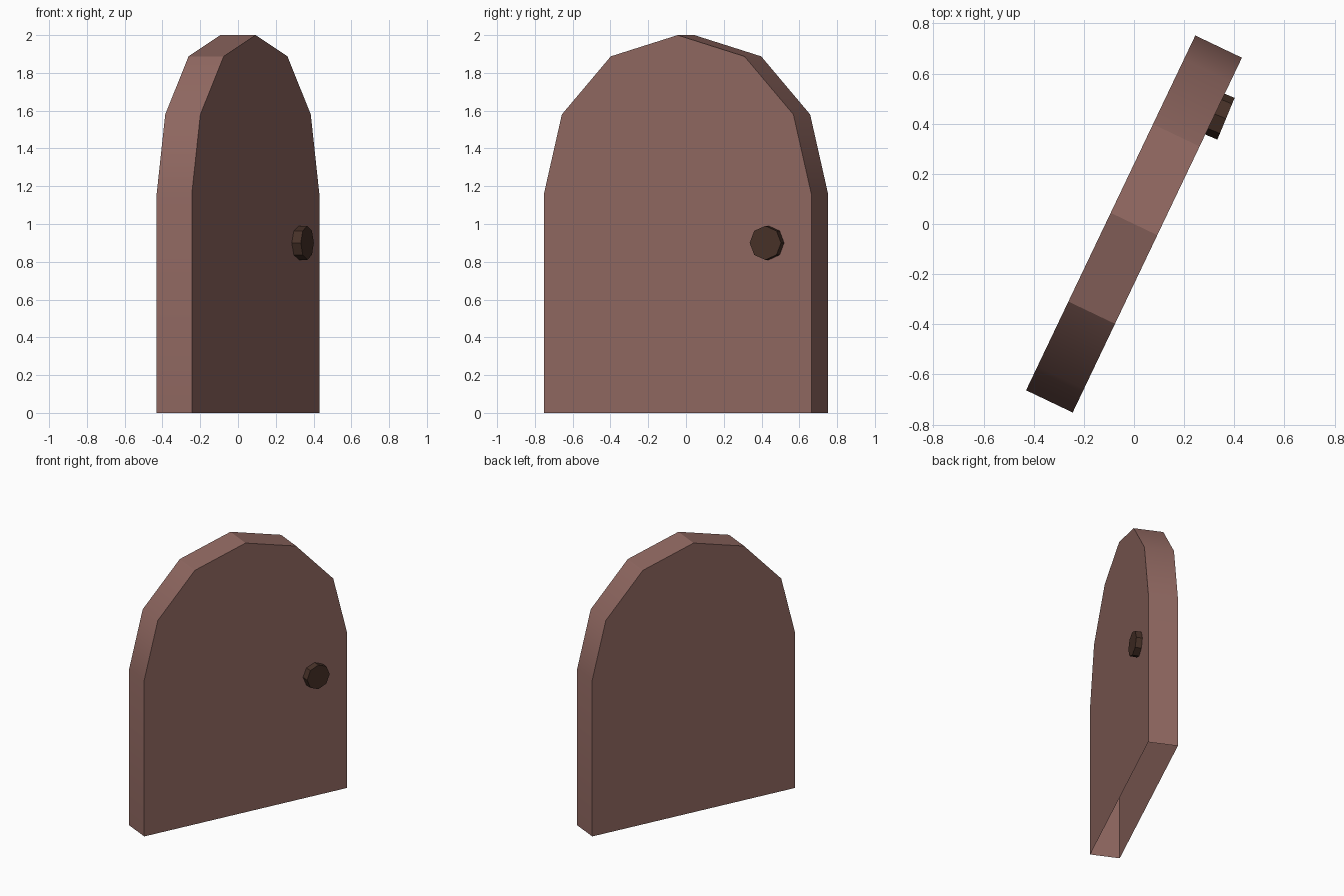
import bpy, bmesh, math
from mathutils import Matrix, Vector

if "Cube" in bpy.data.objects:
    bpy.data.objects.remove(bpy.data.objects["Cube"])

YAW = math.radians(64.5)


def material(name, rgb):
    m = bpy.data.materials.new(name)
    m.diffuse_color = (*rgb, 1.0)
    m.use_nodes = True
    m.node_tree.nodes["Principled BSDF"].inputs["Base Color"].default_value = m.diffuse_color
    return m


def finish(bm, name, mat):
    # smooth shading with sharp edges above 30 degrees
    for f in bm.faces:
        f.smooth = True
    for e in bm.edges:
        e.smooth = len(e.link_faces) == 2 and e.calc_face_angle() < math.radians(30)
    me = bpy.data.meshes.new(name)
    bm.to_mesh(me)
    bm.free()
    me.materials.append(mat)
    ob = bpy.data.objects.new(name, me)
    bpy.context.collection.objects.link(ob)
    return ob


wood = material("brown wood", (0.279, 0.138, 0.119))
dark = material("dark knob brown", (0.063, 0.031, 0.021))

# arched door panel: straight sides with a six-segment arch, open underneath
HALF_W, HALF_T, SPRING, RISE = 0.784, 0.103, 1.16, 0.84
profile = [(-HALF_W, 0), (HALF_W, 0)]
profile += [(HALF_W * math.cos(math.pi * i / 6), SPRING + RISE * math.sin(math.pi * i / 6))
            for i in range(7)]
bm = bmesh.new()
face = bm.faces.new([bm.verts.new((x, -HALF_T, z)) for x, z in profile])
out = bmesh.ops.extrude_face_region(bm, geom=[face], use_keep_orig=True)
bmesh.ops.translate(bm, vec=(0, 2 * HALF_T, 0),
                    verts=[g for g in out["geom"] if isinstance(g, bmesh.types.BMVert)])
bmesh.ops.recalc_face_normals(bm, faces=bm.faces)
bottom = [f for f in bm.faces if all(v.co.z < 0.001 for v in f.verts)]
bmesh.ops.delete(bm, geom=bottom, context='FACES_ONLY')
bmesh.ops.rotate(bm, verts=bm.verts, cent=(0, 0, 0), matrix=Matrix.Rotation(YAW, 3, 'Z'))
finish(bm, "door_panel", wood)

# octagonal knob, turned slightly from the door face
yaw = math.radians(67.5)
axis = Vector((math.sin(yaw), -math.cos(yaw), 0))
length = 0.08
centre = Vector((0.367, 0.42, 0.9)) - axis * length / 2
bm = bmesh.new()
bmesh.ops.create_cone(bm, cap_ends=True, segments=8, radius1=0.09, radius2=0.09, depth=length)
bmesh.ops.transform(bm, verts=bm.verts, matrix=Matrix.Translation(centre)
                    @ Matrix.Rotation(yaw, 4, 'Z') @ Matrix.Rotation(math.pi / 2, 4, 'X'))
finish(bm, "door_knob", dark)
